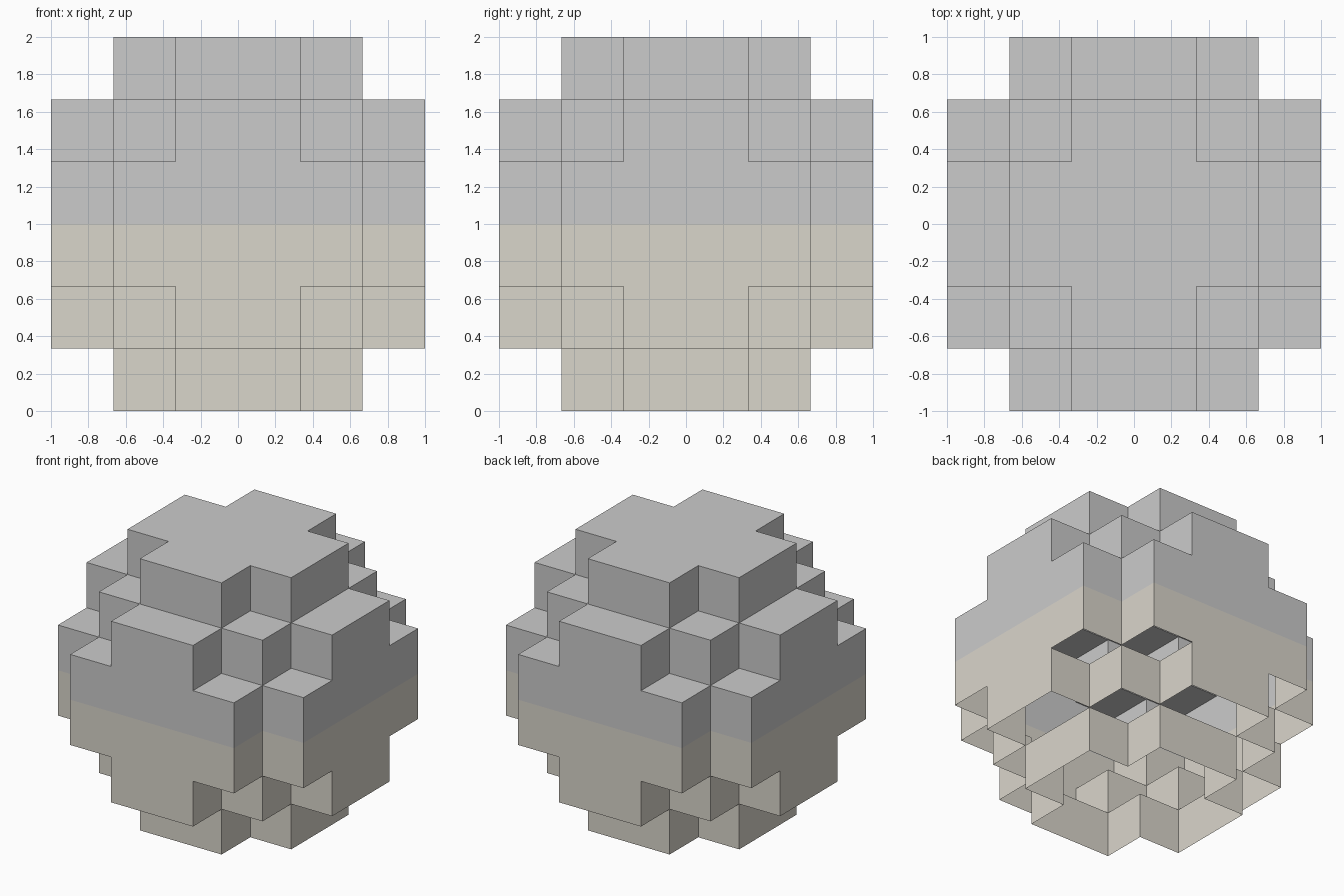
import bpy, bmesh
from mathutils import Vector

if "Cube" in bpy.data.objects:
    bpy.data.objects.remove(bpy.data.objects["Cube"])

CELL = 1 / 3
ODD = (-5, -3, -1, 1, 3, 5)          # cell centres in half-cells
DIRS = [Vector(d) for d in ((1, 0, 0), (-1, 0, 0), (0, 1, 0), (0, -1, 0), (0, 0, 1))]  # no undersides: open below


def filled(p):
    """Blocky ball: a cell is solid when its centre is close enough to the middle."""
    return p.length_squared < 36


def build_half(name, layers, color=None):
    bm = bmesh.new()
    for x in ODD:
        for y in ODD:
            for z in layers:
                p = Vector((x, y, z))
                if not filled(p):
                    continue
                for d in DIRS:
                    if filled(p + 2 * d):
                        continue
                    # one outward square on each exposed side
                    u = Vector((d.y, d.z, d.x))
                    v = d.cross(u)
                    corners = [p + d + a * u + b * v for a, b in ((-1, -1), (1, -1), (1, 1), (-1, 1))]
                    bm.faces.new([bm.verts.new(c * CELL / 2 + Vector((0, 0, 1))) for c in corners])
    bmesh.ops.remove_doubles(bm, verts=bm.verts[:], dist=1e-4)
    mesh = bpy.data.meshes.new(name)
    bm.to_mesh(mesh)
    bm.free()
    obj = bpy.data.objects.new(name, mesh)
    bpy.context.collection.objects.link(obj)
    if color:
        mat = bpy.data.materials.new(name + "_material")
        mat.diffuse_color = color
        mat.use_nodes = True
        mat.node_tree.nodes["Principled BSDF"].inputs["Base Color"].default_value = mat.diffuse_color
        mesh.materials.append(mat)
    return obj


# Upper half in plain grey, lower half slightly warm
build_half("upper_shell", ODD[3:])
build_half("lower_shell", ODD[:3], (0.70, 0.67, 0.60, 1))
